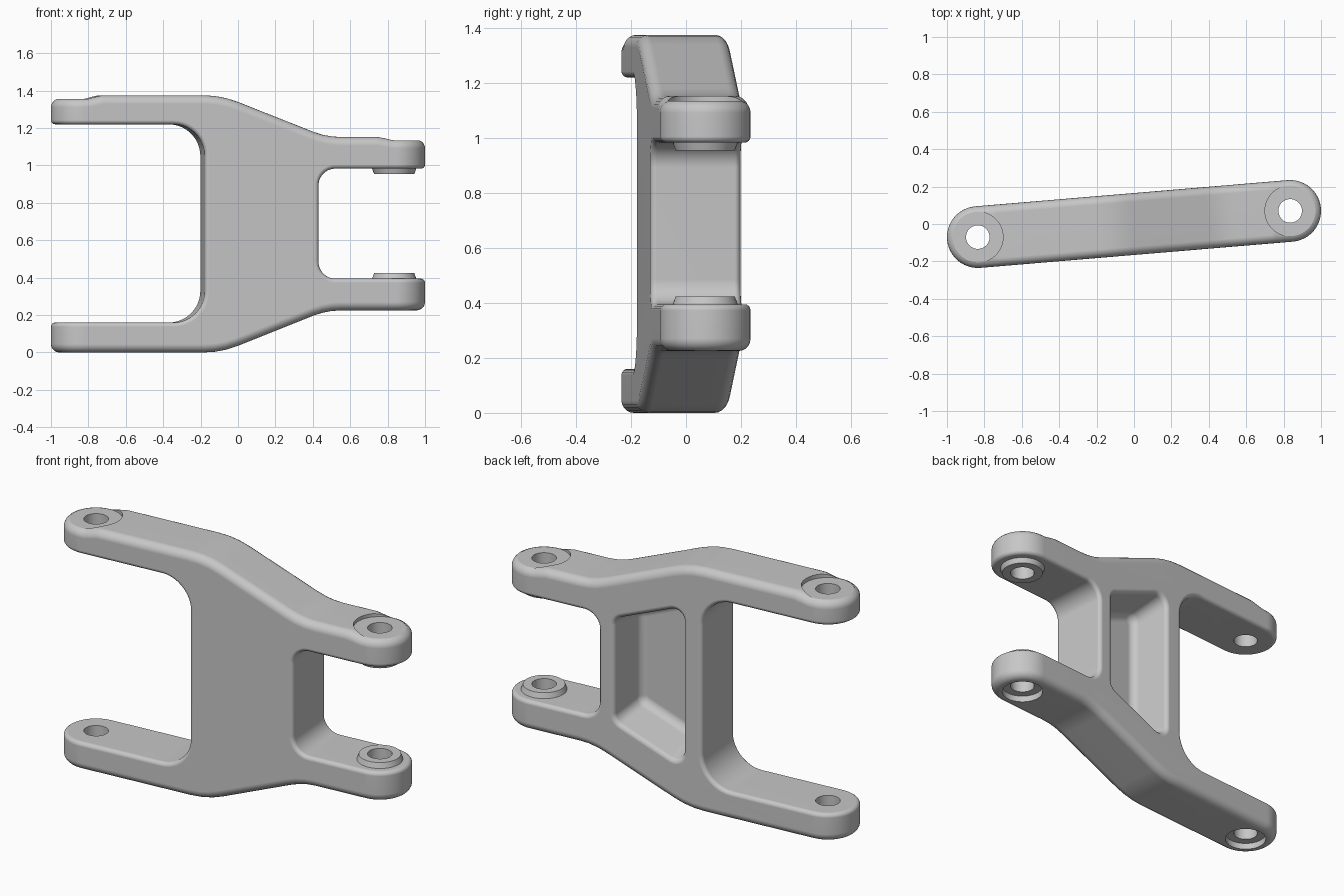
import bpy, bmesh, math
from mathutils import Vector, Matrix

if "Cube" in bpy.data.objects:
    bpy.data.objects.remove(bpy.data.objects["Cube"], do_unlink=True)

MID = 0.6875            # height of the mirror plane between the two arms
EYE = 0.838             # distance of each arm eye from the centre
R_END = 0.165           # half the arm width


def rounded(corners):
    """Turn (u, v, radius) corners into an outline with arc corners."""
    out = []
    for i, (u, v, r) in enumerate(corners):
        p = Vector((u, v))
        if r == 0:
            out.append(p)
            continue
        a = (Vector(corners[i - 1][:2]) - p).normalized()
        b = (Vector(corners[(i + 1) % len(corners)][:2]) - p).normalized()
        turn = math.pi - a.angle(b)
        t = r * math.tan(turn / 2)
        c = p + (a + b).normalized() * (r / math.cos(turn / 2))
        d0, d1 = (p + a * t - c).normalized(), (p + b * t - c).normalized()
        n = max(2, round(math.degrees(turn) / 8))
        for k in range(n + 1):
            f = k / n
            d = d0 * math.sin((1 - f) * turn) + d1 * math.sin(f * turn)
            out.append(c + d * (r / math.sin(turn)))
    return out


def new_object(name, bm):
    bmesh.ops.recalc_face_normals(bm, faces=bm.faces)
    mesh = bpy.data.meshes.new(name)
    bm.to_mesh(mesh)
    bm.free()
    obj = bpy.data.objects.new(name, mesh)
    bpy.context.collection.objects.link(obj)
    return obj


def prism(name, outline, axis, lo, hi, end_scale=1.0):
    """Extrude an outline along y or z, optionally tapering the low end."""
    centre = sum(outline, Vector((0, 0))) / len(outline)
    bm = bmesh.new()
    rings = []
    for h, s in ((lo, end_scale), (hi, 1.0)):
        pts = [centre + (p - centre) * s for p in outline]
        rings.append([bm.verts.new((p.x, h, p.y) if axis == "y" else (p.x, p.y, h))
                      for p in pts])
        bm.faces.new(rings[-1])
    n = len(outline)
    for i in range(n):
        j = (i + 1) % n
        bm.faces.new((rings[0][i], rings[0][j], rings[1][j], rings[1][i]))
    return new_object(name, bm)


def cylinder(name, x, lo, hi, r_lo, r_hi=None):
    bm = bmesh.new()
    bmesh.ops.create_cone(bm, cap_ends=True, segments=48, radius1=r_lo,
                          radius2=r_lo if r_hi is None else r_hi, depth=hi - lo,
                          matrix=Matrix.Translation((x, 0, (lo + hi) / 2)))
    return new_object(name, bm)


def combine(target, tool, operation):
    """Apply a boolean and discard the tool."""
    mod = target.modifiers.new("bool", "BOOLEAN")
    mod.object, mod.operation, mod.solver = tool, operation, "EXACT"
    graph = bpy.context.evaluated_depsgraph_get()
    mesh = bpy.data.meshes.new_from_object(target.evaluated_get(graph))
    target.modifiers.clear()
    target.data = mesh
    bpy.data.objects.remove(tool, do_unlink=True)


def round_edges(obj, radius, segments, test):
    """Fillet the sharp edges that pass the test."""
    bm = bmesh.new()
    bm.from_mesh(obj.data)
    bmesh.ops.remove_doubles(bm, verts=bm.verts, dist=0.0002)
    bm.normal_update()
    sharp = [e for e in bm.edges if len(e.link_faces) == 2
             and e.calc_face_angle(0) > math.radians(40) and test(e)]
    bmesh.ops.bevel(bm, geom=sharp, offset=radius, offset_type="OFFSET",
                    segments=segments, profile=0.5, affect="EDGES",
                    clamp_overlap=False)
    bm.to_mesh(obj.data)
    bm.free()


def is_outer(edge):
    z = sum(v.co.z for v in edge.verts) / 2
    side = 1 if z > MID else -1
    return any(f.normal.z * side > 0.3 for f in edge.link_faces) and abs(z - MID) > 0.4


# Side outline: two arms joined by a web, open windows at both ends
profile = rounded([
    (-1.1, 0, 0), (-0.10, 0, 0.5), (0.465, 0.225, 0.4), (1.1, 0.225, 0),
    (1.1, 0.395, 0), (0.42, 0.395, 0.09), (0.42, 0.983, 0.09), (1.1, 0.983, 0),
    (1.1, 1.137, 0), (0.82, 1.137, 0.1), (0.74, 1.152, 0.1), (0.465, 1.152, 0.4),
    (-0.10, 1.375, 0.5), (-0.74, 1.375, 0.1), (-0.82, 1.357, 0.1), (-1.1, 1.357, 0),
    (-1.1, 1.22, 0), (-0.19, 1.22, 0.17), (-0.19, 0.16, 0.17), (-1.1, 0.16, 0)])
link = prism("link_arm", profile, "y", -0.3, 0.3)

# Plan outline: a slot with round ends
slot = []
for side in (1, -1):
    for k in range(25):
        a = math.pi * (k / 24 - 0.5)
        slot.append(Vector((side * (EYE + R_END * math.cos(a)), side * R_END * math.sin(a))))
combine(link, prism("slot_tool", slot, "z", -0.2, 1.6), "INTERSECT")
round_edges(link, 0.045, 5, is_outer)

# Tapered pocket in the back of the web
pocket = rounded([(-0.09, 0.215, 0.06), (0.34, 0.385, 0.06),
                  (0.34, 0.99, 0.06), (-0.09, 1.16, 0.06)])
pocket_tool = prism("pocket_tool", pocket, "y", -0.065, 0.25, 0.84)
round_edges(pocket_tool, 0.04, 4, lambda e: all(v.co.y < 0 for v in e.verts))
combine(link, pocket_tool, "DIFFERENCE")
round_edges(link, 0.022, 4, lambda e: True)

# Raised bosses on the inner faces of the short-gap end
combine(link, cylinder("upper_boss", EYE, 0.955, 1.03, 0.108, 0.135), "UNION")
combine(link, cylinder("lower_boss", EYE, 0.345, 0.424, 0.135, 0.108), "UNION")

# Spot faces on top, recesses underneath, and pin holes through both arms
for x, top, bottom in ((-EYE, 1.353, 0), (EYE, 1.133, 0.225)):
    combine(link, cylinder("spot_tool", x, top, 1.6, 0.135), "DIFFERENCE")
    combine(link, cylinder("recess_tool", x, bottom - 0.1, bottom + 0.035, 0.108), "DIFFERENCE")
    combine(link, cylinder("hole_tool", x, -0.2, 1.7, 0.063), "DIFFERENCE")

# Skew the whole part in plan
link.data.transform(Matrix.Rotation(math.atan2(0.07, 0.835), 4, "Z"))

# Material and shading
metal = bpy.data.materials.new("grey_metal")
metal.use_nodes = True
colour = (0.57, 0.57, 0.57, 1)
metal.diffuse_color = colour
metal.node_tree.nodes["Principled BSDF"].inputs["Base Color"].default_value = colour
link.data.materials.clear()
link.data.materials.append(metal)
for poly in link.data.polygons:
    poly.material_index = 0

bpy.ops.object.select_all(action="DESELECT")
link.select_set(True)
bpy.context.view_layer.objects.active = link
bpy.ops.object.shade_smooth_by_angle(angle=math.radians(32))
weighted = link.modifiers.new("weighted_normals", "WEIGHTED_NORMAL")
weighted.keep_sharp = True
